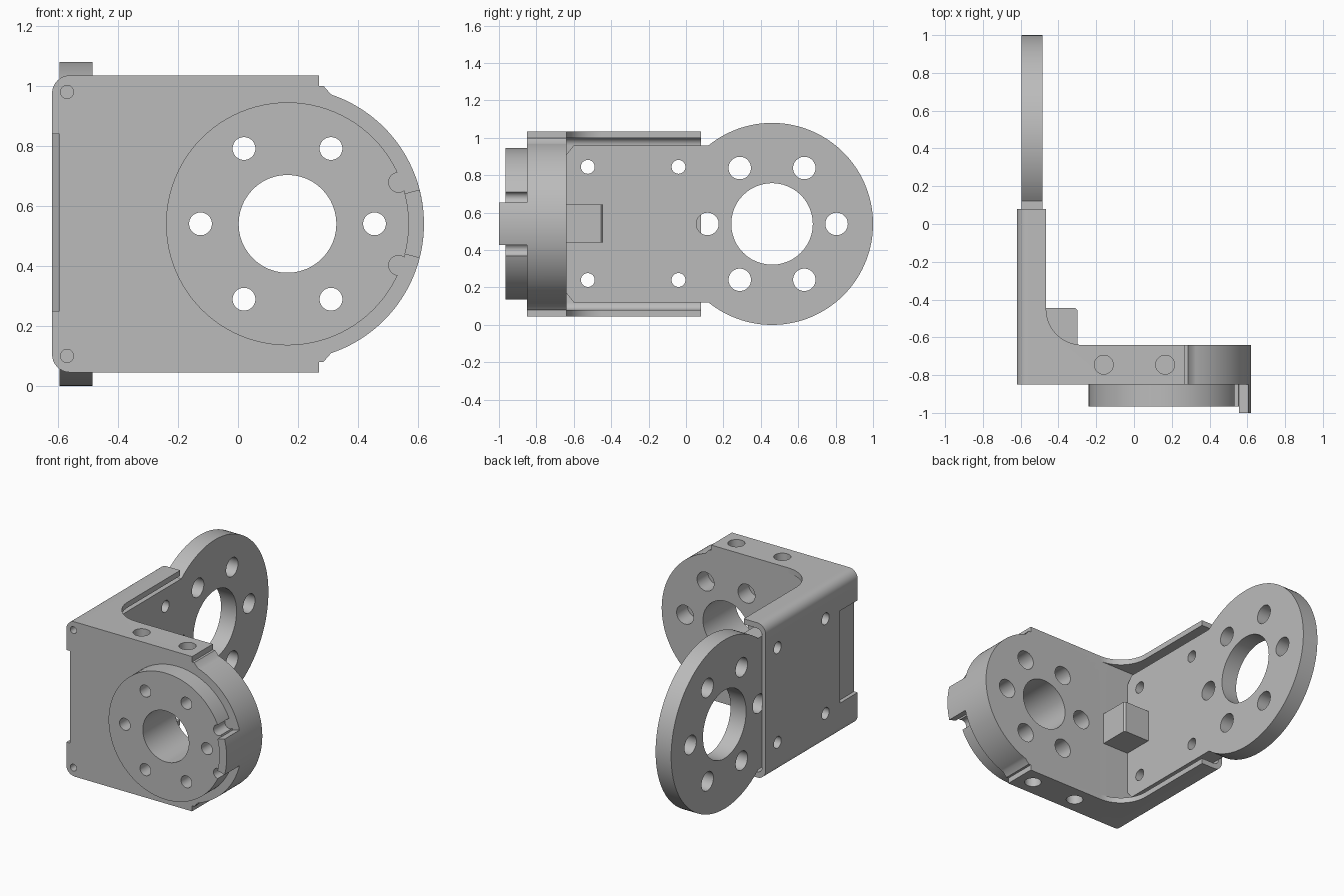
import bpy, bmesh
from math import sin, cos, pi, radians

cube = bpy.data.objects.get("Cube")
if cube:
    bpy.data.objects.remove(cube, do_unlink=True)

grey = bpy.data.materials.new("bracket grey")
grey.use_nodes = True
COLOUR = (0.5, 0.5, 0.5, 1)
grey.diffuse_color = COLOUR
grey.node_tree.nodes["Principled BSDF"].inputs["Base Color"].default_value = COLOUR


def arc(centre, r, start, end, n=16):
    """Points on an arc, angles in degrees."""
    steps = [radians(start + (end - start) * i / n) for i in range(n + 1)]
    return [(centre[0] + r * cos(a), centre[1] + r * sin(a)) for a in steps]


def prism(name, profile, axis, lo, hi):
    """Extrude a 2D profile along an axis from lo to hi."""
    place = {"x": lambda u, v, w: (w, u, v),
             "y": lambda u, v, w: (u, w, v),
             "z": lambda u, v, w: (u, v, w)}[axis]
    bm = bmesh.new()
    ends = [[bm.verts.new(place(u, v, w)) for u, v in profile] for w in (lo, hi)]
    for ring in ends:
        bm.faces.new(ring)
    n = len(profile)
    for i in range(n):
        j = (i + 1) % n
        bm.faces.new((ends[0][i], ends[0][j], ends[1][j], ends[1][i]))
    bmesh.ops.recalc_face_normals(bm, faces=bm.faces)
    mesh = bpy.data.meshes.new(name)
    bm.to_mesh(mesh)
    bm.free()
    mesh.materials.append(grey)
    obj = bpy.data.objects.new(name, mesh)
    bpy.context.collection.objects.link(obj)
    return obj


def rod(centre, r, axis, lo, hi, n=48):
    return prism("cutter", arc(centre, r, 0, 360, n)[:-1], axis, lo, hi)


def cut(obj, cutters):
    """Subtract each cutter, then remove it."""
    bpy.context.view_layer.objects.active = obj
    for c in cutters:
        mod = obj.modifiers.new("cut", "BOOLEAN")
        mod.operation, mod.solver, mod.object = "DIFFERENCE", "EXACT", c
        bpy.ops.object.modifier_apply(modifier=mod.name)
        bpy.data.objects.remove(c, do_unlink=True)


def bolt_circle(centre, radius):
    return arc(centre, radius, 0, 360, 6)[:-1]


MID = 0.54
hub = (0.165, MID)        # front disc centre in x, z
eye = (0.46, MID)         # rear ring centre in y, z
plate_bolts = [(y, z) for y in (-0.525, -0.04) for z in (0.24, 0.845)]

# Casing: front block, outer wall and two flanges, carved from one solid
half = arc(hub, 0.455, 0, 71.4, 32) + [(0.285, 1.0), (0.27, 1.0), (0.27, 1.035)]
half += arc((-0.56, 0.975), 0.06, 90, 180, 8)
profile = half + [(x, 2 * MID - z) for x, z in reversed(half[1:])]
casing = prism("casing", profile, "y", -0.85, 0.08)
cutters = [
    prism("cutter", [(-0.465, 0.2)] + arc((-0.275, -0.45), 0.19, 180, 270)
          + [(0.8, -0.64), (0.8, 0.2)], "z", -0.1, 1.2),
    prism("cutter", [(0.8, 1.0)] + arc((-0.555, 0.96), 0.04, 90, 180, 6)
          + arc((-0.555, 0.12), 0.04, 180, 270, 6) + [(0.8, 0.08)], "y", -0.64, 0.2),
    prism("cutter", [(-0.7, -0.9), (-0.595, -0.9), (-0.595, -0.7),
                     (-0.62, -0.67), (-0.7, -0.67)], "z", 0.25, 0.84),
    rod(hub, 0.163, "y", -1.1, -0.5),
]
for p in bolt_circle(hub, 0.29):
    cutters += [rod(p, 0.038, "y", -1.1, -0.5), rod(p, 0.06, "y", -0.75, -0.5)]
for p in plate_bolts:
    cutters.append(rod(p, 0.037, "x", -0.8, -0.5))
for x in (-0.16, 0.165):
    cutters += [rod((x, -0.745), 0.05, "z", 0.92, 1.2), rod((x, -0.745), 0.05, "z", -0.1, 0.16)]
for z in (0.1, 0.98):
    cutters.append(rod((-0.57, z), 0.022, "y", -0.9, -0.8, 16))
cut(casing, cutters)

# Round boss on the front, with two relief notches beside the stop
boss = prism("front_boss", arc(hub, 0.405, 0, 360, 96)[:-1], "y", -0.965, -0.85)
cutters = [rod(hub, 0.163, "y", -1.1, -0.5)]
cutters += [rod(p, 0.038, "y", -1.1, -0.5) for p in bolt_circle(hub, 0.29)]
for a in (-20.5, 20.5):
    cutters.append(rod(arc(hub, 0.395, a, a, 1)[0], 0.033, "y", -1.1, -0.8, 24))
cut(boss, cutters)

# Curved stop tab at the rim
stop = prism("stop_tab", arc(hub, 0.455, -14.5, 14.5, 12) + arc(hub, 0.403, 14.5, -14.5, 12),
             "y", -1.0, -0.85)

# Arm plate with the large rear ring
outline = arc(eye, 0.54, -128.9, 128.9, 96)
outline += [(-0.6, 0.96), (-0.64, 0.91), (-0.64, 0.17), (-0.6, 0.12)]
arm = prism("arm_plate", outline, "x", -0.595, -0.485)
cutters = [rod(eye, 0.218, "x", -0.8, -0.3)]
cutters += [rod(p, 0.06, "x", -0.8, -0.3) for p in bolt_circle(eye, 0.345)]
cutters += [rod(p, 0.037, "x", -0.8, -0.3) for p in plate_bolts]
cut(arm, cutters)

# Small locating block in the inner corner
block = prism("locating_block", [(-0.49, -0.645), (-0.3, -0.645), (-0.3, -0.455),
                                 (-0.31, -0.445), (-0.49, -0.445)], "z", 0.44, 0.645)

# Smooth the round walls, keep the edges sharp
bpy.ops.object.select_all(action="DESELECT")
for obj in (casing, boss, stop, arm, block):
    obj.select_set(True)
bpy.context.view_layer.objects.active = casing
bpy.ops.object.shade_smooth_by_angle(angle=radians(30))
